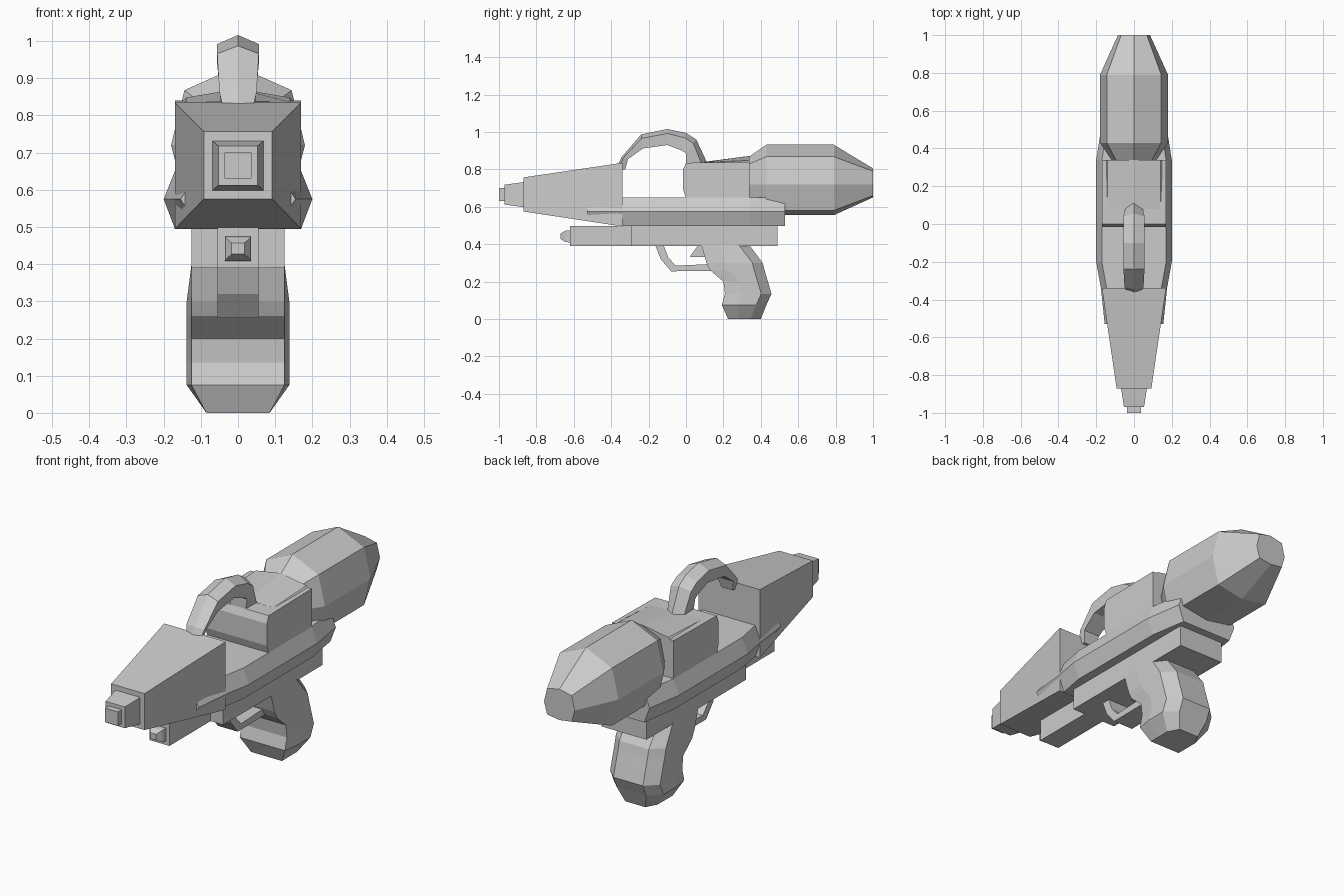
import bpy, bmesh

if "Cube" in bpy.data.objects:
    bpy.data.objects.remove(bpy.data.objects["Cube"])


def loft(name, sections):
    """Skin a list of equal-length closed sections and cap both ends."""
    bm = bmesh.new()
    rings = [[bm.verts.new(p) for p in s] for s in sections]
    n = len(rings[0])
    for a, b in zip(rings, rings[1:]):
        for i in range(n):
            j = (i + 1) % n
            bm.faces.new((a[i], a[j], b[j], b[i]))
    bm.faces.new(rings[0])
    bm.faces.new(rings[-1])
    bmesh.ops.recalc_face_normals(bm, faces=bm.faces)
    mesh = bpy.data.meshes.new(name)
    bm.to_mesh(mesh)
    bm.free()
    obj = bpy.data.objects.new(name, mesh)
    bpy.context.collection.objects.link(obj)
    return obj


def rect(y, w, z0, z1):
    return [(-w, y, z0), (w, y, z0), (w, y, z1), (-w, y, z1)]


def mirrored(y, half):
    """Full section from right-half (x, z) points, given bottom to top."""
    left = [(-x, z) for x, z in reversed(half) if x > 0]
    return [(x, y, z) for x, z in half + left]


def extrude_x(name, profile, w):
    """Extrude a side profile of (y, z) points across the width."""
    return loft(name, [[(x, y, z) for y, z in profile] for x in (-w, w)])


# Tapered front body and stepped nozzle
loft("front_body", [rect(-.34, .17, .495, .835), rect(-.87, .092, .575, .757)])
loft("nozzle", [rect(-.86, .07, .597, .733), rect(-.97, .053, .612, .718)])
loft("nozzle_tip", [rect(-.96, .036, .63, .70), rect(-1.0, .036, .63, .70)])

# Side rail with a ridged edge, narrowing at both ends
rail = [(-.53, .155, .53, .62), (-.34, .175, .496, .65), (-.2, .2, .496, .65),
        (.34, .2, .496, .65), (.53, .17, .496, .65)]
loft("side_rail", [mirrored(y, [(W - .03, z0), (W, .575), (W - .03, z1)])
                   for y, W, z0, z1 in rail])

# Upper block with a shallow bulged front and a crown rising to the tank
extrude_x("upper_block", [(0, .645), (-.015, .69), (-.015, .8), (0, .835),
                          (.34, .84), (.34, .645)], .17)
loft("block_crown", [mirrored(y, [(.165, .82), (.14, s), (0, t)])
                     for y, s, t in ((.08, .836, .838), (.34, .848, .872))])

# Eight-sided water tank
tank = [(.34, .12, .60, .63, .72, .83, .87), (.43, .18, .555, .58, .72, .868, .932),
        (.79, .18, .555, .58, .72, .868, .932), (1.0, .085, .65, .66, .72, .79, .805)]
loft("tank", [mirrored(y, [(0, a), (.8 * w, b), (w, c), (.8 * w, d), (0, e)])
              for y, w, a, b, c, d, e in tank])

# Lower housing, pump bar and small tip
loft("lower_housing", [rect(-.295, .125, .39, .498), rect(.49, .125, .39, .498)])
loft("lower_bar", [rect(-.62, .055, .39, .498), rect(-.29, .055, .39, .498)])
loft("lower_bar_tip", [rect(-.61, .036, .408, .475), rect(-.645, .034, .412, .472),
                       rect(-.67, .017, .427, .457)])

# Grip: sections of height, front y, back y and half width
grip = [(.40, .08, .335, .125), (.30, .11, .41, .125), (.26, .13, .42, .125),
        (.20, .20, .438, .125), (.135, .208, .457, .125), (.075, .192, .43, .125),
        (0, .225, .40, .085)]


def grip_section(z, f, b, w):
    m = w + (.013 if 0 < z < .35 else 0)
    half = [(w, f), (m, f + .35 * (b - f)), (m, b - .055), (w * .65, b)]
    return [(x, y, z) for x, y in half] + [(-x, y, z) for x, y in reversed(half)]


loft("grip", [grip_section(*g) for g in grip])

# Trigger and guard
extrude_x("trigger_guard", [(-.165, .395), (-.135, .32), (-.08, .255), (.15, .258),
                            (.15, .295), (-.055, .285), (-.095, .33), (-.12, .395)], .055)
extrude_x("trigger", [(.065, .395), (.02, .333), (.12, .33), (.10, .395)], .035)

# Carry handle: pairs of outer and inner (y, z) points along the arch
arch = [((-.375, .80), (-.325, .80)), ((-.345, .865), (-.31, .855)),
        ((-.24, .987), (-.23, .912)), ((-.10, 1.016), (-.10, .93)),
        ((0, .995), (-.02, .90)), ((.055, .96), (0, .885)), ((.12, .82), (.0, .82))]
widths = [.035, .05, .056, .056, .056, .056, .045]


def arch_section(outer, inner, w):
    sy, sz = (o + .28 * (i - o) for o, i in zip(outer, inner))
    return [(0, *outer), (w, sy, sz), (w * .9, *inner), (-w * .9, *inner), (-w, sy, sz)]


loft("carry_handle", [arch_section(o, i, w) for (o, i), w in zip(arch, widths)])
